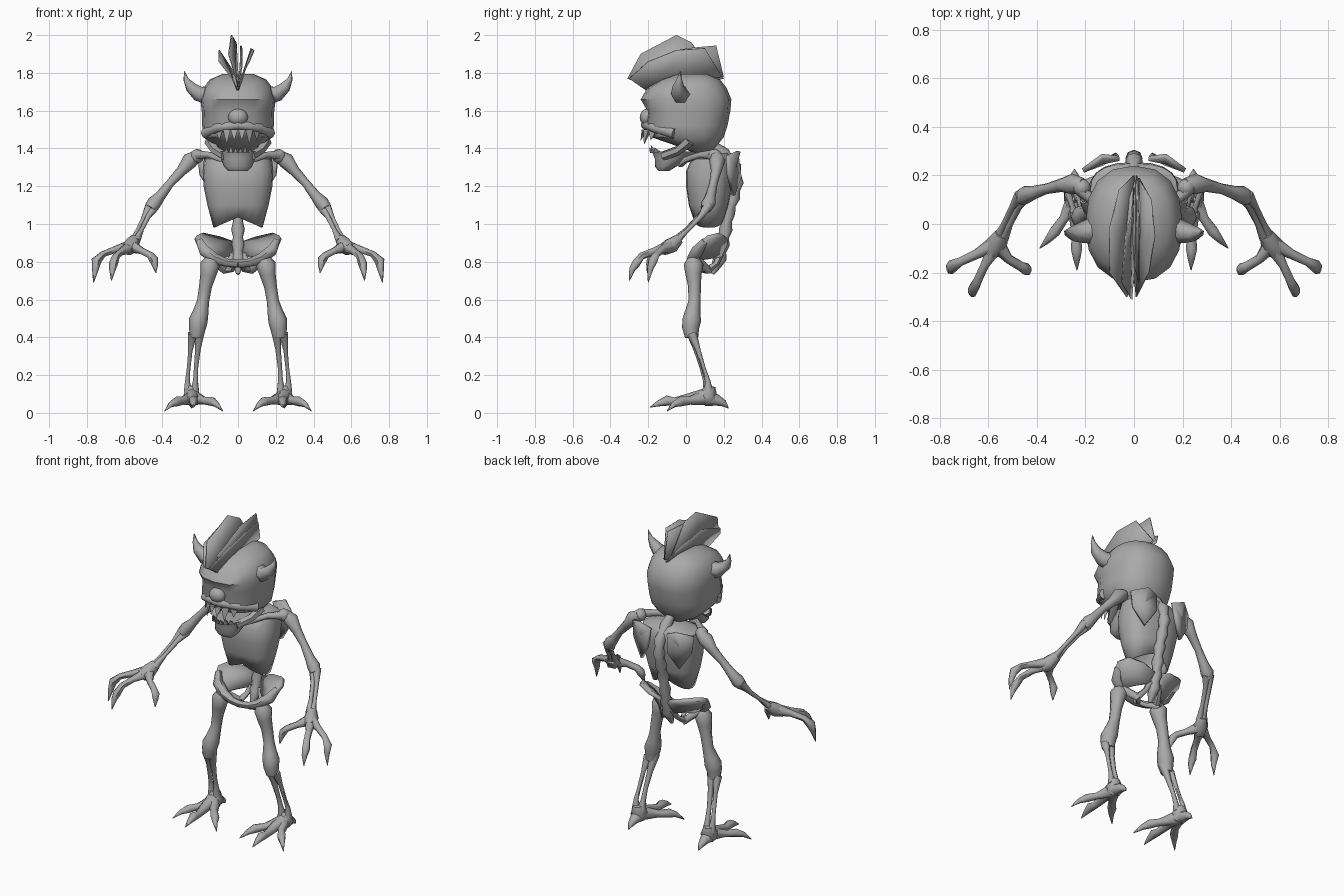
import bpy, bmesh, math
from mathutils import Vector

bone = bpy.data.materials.new("bone_grey")
bone.diffuse_color = (0.4, 0.4, 0.4, 1)


def finish(name, bm, angle=45):
    bmesh.ops.recalc_face_normals(bm, faces=bm.faces[:])
    me = bpy.data.meshes.new(name)
    bm.to_mesh(me)
    bm.free()
    ob = bpy.data.objects.new(name, me)
    bpy.context.collection.objects.link(ob)
    me.materials.append(bone)
    if angle:
        bpy.ops.object.select_all(action='DESELECT')
        ob.select_set(True)
        bpy.context.view_layer.objects.active = ob
        bpy.ops.object.shade_smooth_by_angle(angle=math.radians(angle))
    return ob


def bridge(bm, rings, cap_start=True, cap_end=True):
    for a, b in zip(rings, rings[1:]):
        n = len(a)
        for i in range(n):
            bm.faces.new((a[i], a[(i + 1) % n], b[(i + 1) % n], b[i]))
    if cap_start:
        bm.faces.new(rings[0][::-1])
    if cap_end:
        bm.faces.new(rings[-1])


def tubes(name, paths, sides=8, mirror=1):
    """Tapered limbs: every path is a list of (x, y, z, radius)."""
    bm = bmesh.new()
    for path in paths:
        pts = [Vector((p[0] * mirror, p[1], p[2])) for p in path]
        rings, ref = [], None
        for i, c in enumerate(pts):
            d = (pts[min(i + 1, len(pts) - 1)] - pts[max(i - 1, 0)]).normalized()
            if ref is None:
                ref = Vector((0, 1, 0)) if abs(d.y) < 0.8 else Vector((0, 0, 1))
            u = (ref - d * ref.dot(d)).normalized()
            ref, v = u, d.cross(u)
            r = max(path[i][3], 0.002)
            rings.append([bm.verts.new(c + r * (u * math.cos(t) + v * math.sin(t)))
                          for t in (2 * math.pi * k / sides for k in range(sides))])
        bridge(bm, rings)
    return finish(name, bm, 60)


def stack(name, levels, sides=16, caps=(True, True), power=1.0):
    """Horizontal oval rings: (z, front y, back y, half width)."""
    bm = bmesh.new()
    rings = []
    for z, y0, y1, w in levels:
        ring = []
        for k in range(sides):
            t = 2 * math.pi * k / sides
            c, s = math.cos(t), math.sin(t)
            ring.append(bm.verts.new((w * math.copysign(abs(c) ** power, c),
                                      (y0 + y1) / 2 + (y1 - y0) / 2 * math.copysign(abs(s) ** power, s), z)))
        rings.append(ring)
    bridge(bm, rings, *caps)
    return finish(name, bm)


def plate(name, points, thick, mirror=1):
    """Bent plate fanned around its centre."""
    bm = bmesh.new()
    vs = [bm.verts.new((x * mirror, y, z)) for x, y, z in points]
    c = bm.verts.new(sum((v.co for v in vs), Vector()) / len(vs))
    for i in range(len(vs)):
        bm.faces.new((vs[i], vs[(i + 1) % len(vs)], c))
    ob = finish(name, bm, 30)
    m = ob.modifiers.new("thickness", 'SOLIDIFY')
    m.thickness, m.offset = thick, 0
    return ob


def ball(name, loc, r, scale=(1, 1, 1)):
    bm = bmesh.new()
    bmesh.ops.create_uvsphere(bm, u_segments=12, v_segments=8, radius=r)
    for v in bm.verts:
        v.co = Vector(a * b for a, b in zip(v.co, scale)) + Vector(loc)
    return finish(name, bm, 60)


def teeth(name, count, width, z, length, y, bow):
    """Row of pointed teeth on a curved gum line."""
    bm = bmesh.new()
    step = 2 * width / count
    for i in range(count):
        x = -width + step * (i + 0.5)
        gy = lambda q: y + bow * (q / width) ** 2
        size = length * (1.25 if i in (1, count - 2) else 0.9)
        base = [bm.verts.new(p) for p in ((x - step / 2, gy(x - step / 2), z), (x + step / 2, gy(x + step / 2), z),
                                          (x, gy(x) + 0.035, z))]
        tip = bm.verts.new((x, gy(x) - 0.008, z + size))
        bm.faces.new(base)
        for k in range(3):
            bm.faces.new((base[k], base[(k + 1) % 3], tip))
    return finish(name, bm, 0)


# Head
stack("skull", [(1.375, 0.05, 0.13, 0.06), (1.41, -0.04, 0.16, 0.13), (1.46, -0.185, 0.2, 0.18),
                (1.52, -0.215, 0.22, 0.19), (1.60, -0.205, 0.235, 0.192), (1.66, -0.24, 0.24, 0.2),
                (1.72, -0.205, 0.215, 0.182), (1.765, -0.13, 0.18, 0.15), (1.795, -0.04, 0.11, 0.08)], power=0.85)
ball("eye", (0, -0.205, 1.565), 0.05, (1.05, 0.8, 0.9))
tubes("upper_lip", [[(-0.17, -0.06, 1.48, 0.03), (-0.11, -0.17, 1.51, 0.025), (0, -0.215, 1.525, 0.025),
                     (0.11, -0.17, 1.51, 0.025), (0.17, -0.06, 1.48, 0.03)]])
teeth("upper_teeth", 6, 0.12, 1.50, -0.065, -0.235, 0.08)
stack("jaw", [(1.28, -0.145, -0.09, 0.05), (1.305, -0.165, -0.05, 0.075), (1.345, -0.165, 0.02, 0.09),
              (1.385, -0.18, 0.06, 0.105)])
teeth("lower_teeth", 6, 0.075, 1.375, 0.035, -0.19, 0.045)
for s, side in ((-1, "left"), (1, "right")):
    tubes(side + "_ear", [[(0.15, -0.02, 1.68, 0.055), (0.21, -0.035, 1.69, 0.045), (0.25, -0.04, 1.725, 0.032),
                           (0.275, -0.035, 1.765, 0.015), (0.285, -0.03, 1.81, 0)]], 6, s)
    tubes(side + "_jaw_hinge", [[(0.07, -0.12, 1.36, 0.025), (0.12, -0.04, 1.39, 0.025),
                                 (0.15, 0.02, 1.44, 0.03)]], 6, s)

# Crest of flat blades
blades = [
    [(0, -.2, 1.7), (-.03, -.3, 1.77), (-.1, -.2, 1.86), (-.1, -.02, 1.92), (-.06, .14, 1.86), (0, .2, 1.77)],
    [(0, -.18, 1.72), (-.01, -.31, 1.77), (-.05, -.24, 1.9), (-.035, -.05, 2.0), (-.01, .03, 1.96), (0, .15, 1.78)],
    [(0, -.15, 1.72), (.02, -.24, 1.83), (.02, 0, 1.93), (.015, .16, 1.945), (.01, .2, 1.78)],
    [(0, -.2, 1.7), (.01, -.3, 1.77), (.06, -.2, 1.86), (.085, -.05, 1.92), (.07, .1, 1.93), (.02, .19, 1.78)]]
for i, blade in enumerate(blades):
    plate("crest_blade_%d" % i, blade, 0.006)

# Spine with bumps at the vertebrae
spine = [(0.1, 1.45), (0.2, 1.37), (0.26, 1.30), (0.27, 1.22), (0.25, 1.14), (0.225, 1.06), (0.21, 0.97),
         (0.195, 0.89), (0.18, 0.82), (0.14, 0.74)]
path = []
for (y0, z0), (y1, z1) in zip(spine, spine[1:]):
    path += [(0, y0, z0, 0.036), (0, (y0 + y1) / 2, (z0 + z1) / 2, 0.026)]
tubes("spine", [path + [(0, 0.14, 0.735, 0.01)]])

# Rib cage, its lower rim arched up at the middle
cage = stack("rib_cage", [(0.98, 0.04, 0.2, 0.13), (1.1, 0.015, 0.225, 0.162), (1.2, 0, 0.245, 0.182),
                          (1.28, 0, 0.255, 0.187), (1.345, 0.03, 0.25, 0.18), (1.375, 0.09, 0.22, 0.1)],
             20, (False, True), 0.8)
for v in cage.data.vertices:
    if v.co.z < 1.0:
        v.co.z += 0.055 * (1 - abs(v.co.x) / 0.13)
rim = cage.modifiers.new("thickness", 'SOLIDIFY')
rim.thickness = 0.012

for s, side in ((-1, "left"), (1, "right")):
    # Shoulder
    plate(side + "_shoulder_blade", [(.06, .27, 1.36), (.13, .28, 1.385), (.21, .22, 1.36), (.2, .225, 1.26),
                                     (.13, .25, 1.15), (.07, .285, 1.25)], 0.02, s)
    tubes(side + "_collar_bone", [[(0.02, -0.03, 1.32, 0.022), (0.08, 0.0, 1.34, 0.016), (0.15, 0.08, 1.365, 0.018),
                                   (0.22, 0.14, 1.365, 0.028)]], 6, s)
    ball(side + "_shoulder", (0.215 * s, 0.15, 1.36), 0.037)
    # Arm
    tubes(side + "_upper_arm", [[(0.21, 0.16, 1.365, 0.03), (0.255, 0.165, 1.335, 0.043), (0.3, 0.16, 1.28, 0.028),
                                 (0.36, 0.145, 1.215, 0.022), (0.41, 0.13, 1.15, 0.028), (0.445, 0.12, 1.11, 0.038),
                                 (0.465, 0.105, 1.08, 0.03)]], 8, s)
    tubes(side + "_forearm", [
        [(0.44, 0.12, 1.09, 0.025), (0.475, 0.07, 1.04, 0.015), (0.51, 0.0, 0.97, 0.012), (0.54, -0.06, 0.91, 0.024)],
        [(0.465, 0.12, 1.1, 0.028), (0.50, 0.07, 1.03, 0.014), (0.535, 0.0, 0.96, 0.012), (0.56, -0.06, 0.9, 0.024)]],
        6, s)
    tubes(side + "_hand", [
        [(0.545, -0.04, 0.92, 0.03), (0.565, -0.08, 0.885, 0.045), (0.59, -0.12, 0.865, 0.035)],
        [(0.57, -0.08, 0.885, 0.035), (0.65, -0.125, 0.865, 0.02), (0.715, -0.155, 0.84, 0.018),
         (0.75, -0.175, 0.805, 0.027), (0.755, -0.19, 0.76, 0.018), (0.765, -0.2, 0.69, 0)],
        [(0.575, -0.1, 0.875, 0.035), (0.615, -0.17, 0.855, 0.02), (0.645, -0.235, 0.83, 0.02),
         (0.66, -0.265, 0.79, 0.024), (0.665, -0.285, 0.76, 0.018), (0.67, -0.3, 0.7, 0)],
        [(0.56, -0.09, 0.88, 0.035), (0.515, -0.145, 0.86, 0.02), (0.465, -0.175, 0.835, 0.02),
         (0.445, -0.185, 0.81, 0.025), (0.44, -0.195, 0.785, 0.018), (0.435, -0.205, 0.74, 0)]], 6, s)
    # Hip
    plate(side + "_hip_wing", [(.02, .21, .9), (.1, .215, .925), (.19, .18, .945), (.225, .12, .93), (.2, .05, .87),
                               (.15, .03, .81), (.1, .11, .82), (.04, .18, .83)], 0.025, s)
    tubes(side + "_hip_arch", [[(0.205, 0.1, 0.91, 0.02), (0.18, 0.06, 0.86, 0.032), (0.12, 0.035, 0.815, 0.03),
                                (0.06, 0.025, 0.795, 0.022), (0, 0.02, 0.79, 0.022)],
                               [(0.13, 0.06, 0.81, 0.025), (0.07, 0.12, 0.755, 0.022), (0.03, 0.07, 0.76, 0.015),
                                (0.02, 0.03, 0.79, 0.015)],
                               [(0.03, 0.18, 0.84, 0.02), (0.05, 0.16, 0.79, 0.015), (0.07, 0.12, 0.76, 0.02)]], 6, s)
    # Leg
    tubes(side + "_thigh", [[(0.14, 0.04, 0.815, 0.034), (0.148, 0.04, 0.785, 0.052), (0.158, 0.04, 0.73, 0.042),
                             (0.172, 0.045, 0.67, 0.034), (0.185, 0.045, 0.59, 0.032), (0.198, 0.035, 0.53, 0.042),
                             (0.21, 0.03, 0.49, 0.05), (0.215, 0.025, 0.45, 0.045), (0.22, 0.03, 0.40, 0.035)]], 8, s)
    tubes(side + "_shin", [
        [(0.20, 0.025, 0.44, 0.03), (0.212, 0.055, 0.34, 0.017), (0.222, 0.085, 0.24, 0.013),
         (0.225, 0.105, 0.17, 0.015), (0.23, 0.115, 0.11, 0.028)],
        [(0.24, 0.03, 0.42, 0.028), (0.252, 0.065, 0.33, 0.013), (0.262, 0.095, 0.23, 0.011),
         (0.268, 0.115, 0.17, 0.014), (0.265, 0.12, 0.11, 0.025)]], 6, s)
    # Foot with three toes and a heel spur
    tubes(side + "_foot", [
        [(0.248, 0.125, 0.14, 0.03), (0.245, 0.12, 0.09, 0.05), (0.24, 0.1, 0.055, 0.035)],
        [(0.245, 0.1, 0.085, 0.045), (0.24, 0.02, 0.075, 0.03), (0.237, -0.06, 0.06, 0.022), (0.237, -0.1, 0.065, 0.027),
         (0.236, -0.145, 0.05, 0.016), (0.235, -0.19, 0.03, 0)],
        [(0.25, 0.09, 0.08, 0.04), (0.29, 0.02, 0.065, 0.022), (0.325, -0.03, 0.06, 0.026), (0.355, -0.065, 0.045, 0.016),
         (0.388, -0.1, 0.01, 0)],
        [(0.235, 0.09, 0.08, 0.04), (0.18, 0.02, 0.065, 0.022), (0.14, -0.03, 0.06, 0.026), (0.115, -0.065, 0.045, 0.016),
         (0.08, -0.1, 0.01, 0)],
        [(0.245, 0.11, 0.08, 0.045), (0.245, 0.17, 0.065, 0.028), (0.245, 0.2, 0.05, 0.018), (0.245, 0.225, 0.025, 0)]],
        6, s)
